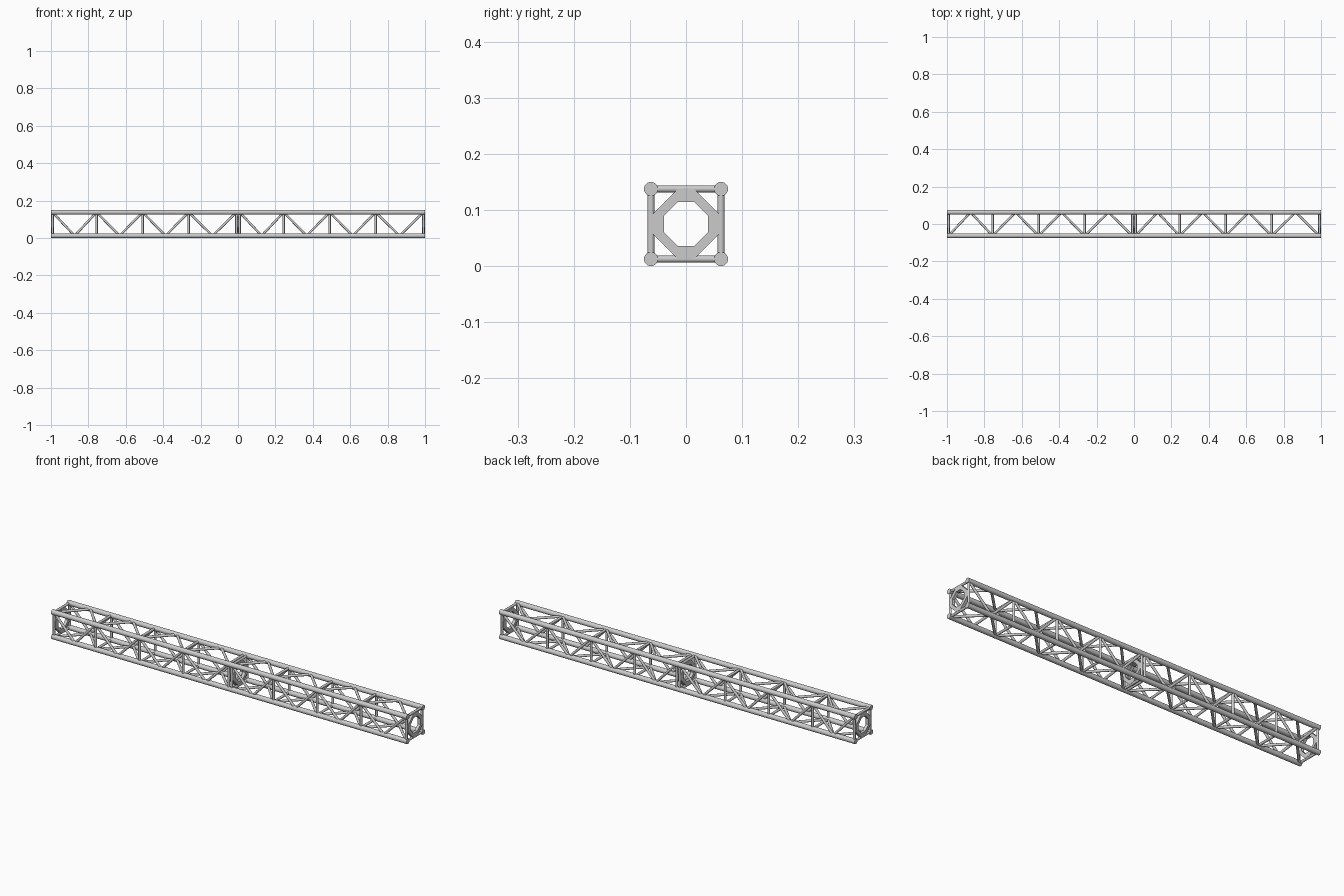
import bpy, bmesh
from mathutils import Vector

if "Cube" in bpy.data.objects:
    bpy.data.objects.remove(bpy.data.objects["Cube"])

H = 0.0625        # half spacing of the chords
ZC = 0.075        # height of the truss axis
R_CHORD, R_BRACE = 0.0125, 0.0063
X0, X1 = 0.0085, 0.9915   # first and last frame within one segment
BAYS = 4


def rod(name, a, b, r, sides=16):
    a, b = Vector(a), Vector(b)
    d = b - a
    bpy.ops.mesh.primitive_cylinder_add(vertices=sides, radius=r, depth=d.length, location=(a + b) / 2)
    ob = bpy.context.object
    ob.name = name
    ob.rotation_euler = d.to_track_quat('Z', 'Y').to_euler()
    bpy.ops.object.shade_smooth_by_angle()
    return ob


def octagon(flat, reach):
    return [(flat, reach), (-flat, reach), (-reach, flat), (-reach, -flat),
            (-flat, -reach), (flat, -reach), (reach, -flat), (reach, flat)]


def ring(name, x, t=0.0075):
    bm = bmesh.new()
    loops = [[bm.verts.new((x + s * t, y, ZC + z)) for y, z in octagon(0.0145, reach)]
             for reach, s in ((H, -1), (H, 1), (0.039, 1), (0.039, -1))]
    for i in range(4):
        p, q = loops[i], loops[(i + 1) % 4]
        for k in range(8):
            n = (k + 1) % 8
            bm.faces.new((p[k], p[n], q[n], q[k]))
    bmesh.ops.recalc_face_normals(bm, faces=bm.faces)
    me = bpy.data.meshes.new(name)
    bm.to_mesh(me)
    bm.free()
    bpy.context.collection.objects.link(bpy.data.objects.new(name, me))


for seg, start in (("left", -1.0), ("right", 0.0)):
    # four long tubes
    for y in (-H, H):
        for z in (ZC - H, ZC + H):
            rod(f"{seg}_chord", (start, y, z), (start + 1, y, z), R_CHORD, 24)

    # octagonal stiffening rings at both ends
    for x in (X0, X1):
        ring(f"{seg}_end_ring", start + x)

    step = 0.246
    frames = [start + X0] + [start - 0.002 + step * i for i in range(1, BAYS)] + [start + X1]
    for s in (-H, H):
        # square frames
        for x in frames:
            rod(f"{seg}_upright", (x, s, ZC - H), (x, s, ZC + H), R_BRACE)
            rod(f"{seg}_crossbar", (x, -H, ZC + s), (x, H, ZC + s), R_BRACE)
        # V-shaped diagonals on all four sides
        for a, b in zip(frames, frames[1:]):
            m = (a + b) / 2
            for e in (a, b):
                rod(f"{seg}_side_diagonal", (e, s, ZC + H), (m, s, ZC - H), R_BRACE)
                rod(f"{seg}_flat_diagonal", (e, -H, ZC + s), (m, H, ZC + s), R_BRACE)
